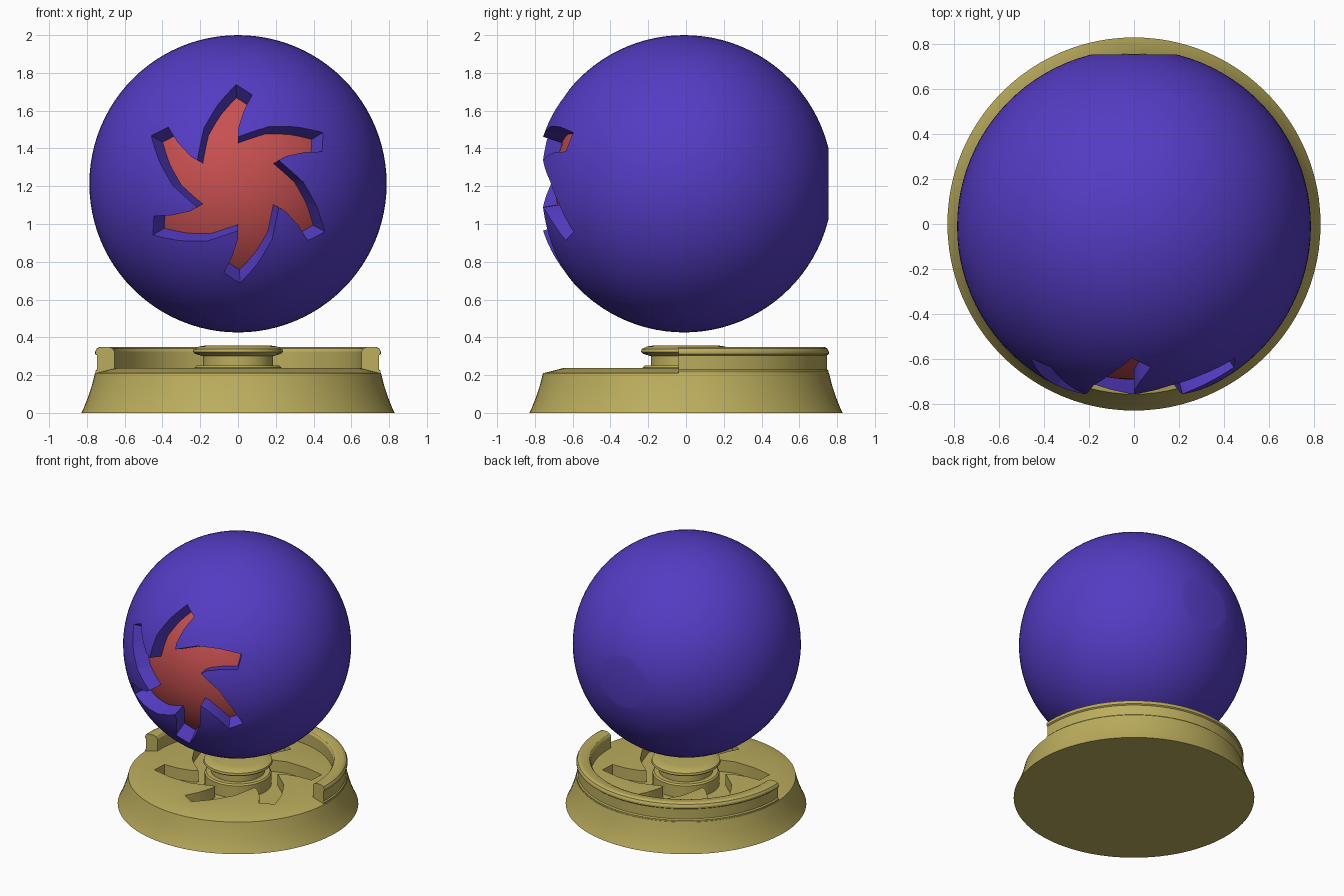
import bpy, bmesh, math
from mathutils import Vector, Matrix

if "Cube" in bpy.data.objects:
    bpy.data.objects.remove(bpy.data.objects["Cube"])

R, CENTRE = 0.787, Vector((0, -0.01, 1.213))


def material(name, rgb):
    m = bpy.data.materials.new(name)
    m.diffuse_color = (*rgb, 1)
    m.use_nodes = True
    m.node_tree.nodes["Principled BSDF"].inputs["Base Color"].default_value = m.diffuse_color
    return m


def finish(name, bm, mat=None):
    bmesh.ops.recalc_face_normals(bm, faces=bm.faces)
    me = bpy.data.meshes.new(name)
    bm.to_mesh(me)
    bm.free()
    ob = bpy.data.objects.new(name, me)
    bpy.context.collection.objects.link(ob)
    if mat:
        me.materials.append(mat)
    return ob


def activate(ob):
    bpy.ops.object.select_all(action='DESELECT')
    ob.select_set(True)
    bpy.context.view_layer.objects.active = ob


def smooth(ob):
    activate(ob)
    bpy.ops.object.shade_smooth_by_angle(angle=math.radians(25))


def carve(ob, cutter):
    mod = ob.modifiers.new("carve", 'BOOLEAN')
    mod.operation, mod.solver, mod.object = 'DIFFERENCE', 'EXACT', cutter
    activate(ob)
    bpy.ops.object.modifier_apply(modifier=mod.name)
    bpy.data.objects.remove(cutter)


def lathe(name, profile, mat, steps=96):
    """Closed solid turned round z; profile starts and ends on the axis."""
    bm = bmesh.new()
    vs = [bm.verts.new((r, 0, z)) for r, z in profile]
    es = [bm.edges.new(p) for p in zip(vs, vs[1:])]
    bmesh.ops.spin(bm, geom=vs + es, cent=(0, 0, 0), axis=(0, 0, 1),
                   angle=math.tau, steps=steps)
    bmesh.ops.remove_doubles(bm, verts=bm.verts, dist=1e-5)
    return finish(name, bm, mat)


def loft(name, low, high):
    """Solid between two matching planar loops."""
    bm = bmesh.new()
    a, b = ([bm.verts.new(p) for p in loop] for loop in (low, high))
    n = len(a)
    bm.faces.new(a)
    bm.faces.new(b)
    for i in range(n):
        bm.faces.new((a[i], a[(i + 1) % n], b[(i + 1) % n], b[i]))
    ob = finish(name, bm)
    ob.hide_render = True
    return ob


def ball(name, radius, mat):
    bm = bmesh.new()
    bmesh.ops.create_uvsphere(bm, u_segments=96, v_segments=48, radius=radius)
    bmesh.ops.rotate(bm, verts=bm.verts, matrix=Matrix.Rotation(math.pi / 2, 3, 'X'))
    bmesh.ops.translate(bm, verts=bm.verts, vec=CENTRE)
    # flat spot at the back
    cut = bmesh.ops.bisect_plane(bm, geom=bm.verts[:] + bm.edges[:] + bm.faces[:],
                                 plane_co=(0, 0.755, 0), plane_no=(0, 1, 0),
                                 clear_outer=True)
    rim = [e for e in cut['geom_cut'] if isinstance(e, bmesh.types.BMEdge)]
    if rim:
        bmesh.ops.holes_fill(bm, edges=rim)
    return finish(name, bm, mat)


purple = material("purple", (0.09, 0.045, 0.55))
red = material("red", (0.58, 0.08, 0.08))
gold = material("gold", (0.50, 0.42, 0.11))

# six-armed swirl outline, one arm repeated round the centre
arm = [(-0.215, 0.125), (-0.205, 0.18), (-0.18, 0.295), (-0.105, 0.42),
       (-0.01, 0.525), (0.075, 0.47), (0.03, 0.385), (0.0, 0.29)]
swirl = []
for k in range(6):
    c, s = math.cos(k * math.pi / 3), math.sin(k * math.pi / 3)
    swirl += [(x * c + z * s, z * c - x * s) for x, z in arm]

# ball with the swirl cut radially towards its centre
shell = ball("ball_shell", R, purple)
dirs = [Vector((x, -math.sqrt(R * R - x * x - z * z), z)) for x, z in swirl]
carve(shell, loft("ball_cutter", [CENTRE + d * (0.45 / -d.y) for d in dirs],
                  [CENTRE + d * (0.9 / -d.y) for d in dirs]))
smooth(shell)

# red core showing through the swirl
smooth(ball("ball_core", 0.682, red))

# flared base with a swirl recess in its floor
base = lathe("base", [(0, 0), (0.83, 0), (0.815, 0.03), (0.795, 0.08), (0.775, 0.14),
                      (0.757, 0.21), (0.65, 0.237), (0, 0.237)], gold)
carve(base, loft("base_cutter", [(1.1 * x, 1.1 * y, 0.15) for x, y in swirl],
                 [(1.1 * x, 1.1 * y, 0.4) for x, y in swirl]))
smooth(base)

# central hub with a rounded cap
smooth(lathe("hub", [(0, 0.1), (0.23, 0.1), (0.23, 0.24), (0.22, 0.25), (0.185, 0.25),
                     (0.185, 0.3), (0.225, 0.312), (0.238, 0.322), (0.235, 0.338),
                     (0.205, 0.352), (0.17, 0.357), (0, 0.357)], gold))

# raised rim round the back half
section = [(0.655, 0.2), (0.755, 0.2), (0.755, 0.222), (0.747, 0.23), (0.747, 0.305),
           (0.756, 0.312), (0.756, 0.325), (0.748, 0.341), (0.73, 0.35), (0.685, 0.35),
           (0.665, 0.341), (0.655, 0.325)]
bm = bmesh.new()
start = bm.faces.new([bm.verts.new((r, 0, z)) for r, z in section])
bmesh.ops.rotate(bm, verts=bm.verts, matrix=Matrix.Rotation(math.radians(-3), 3, 'Z'))
bmesh.ops.spin(bm, geom=start.verts[:] + start.edges[:] + [start], cent=(0, 0, 0),
               axis=(0, 0, 1), angle=math.radians(186), steps=50)
# close the starting end if the spin consumed it
edges = [e for e in bm.edges if e.is_boundary]
if edges:
    bmesh.ops.holes_fill(bm, edges=edges)
smooth(finish("back_rim", bm, gold))
